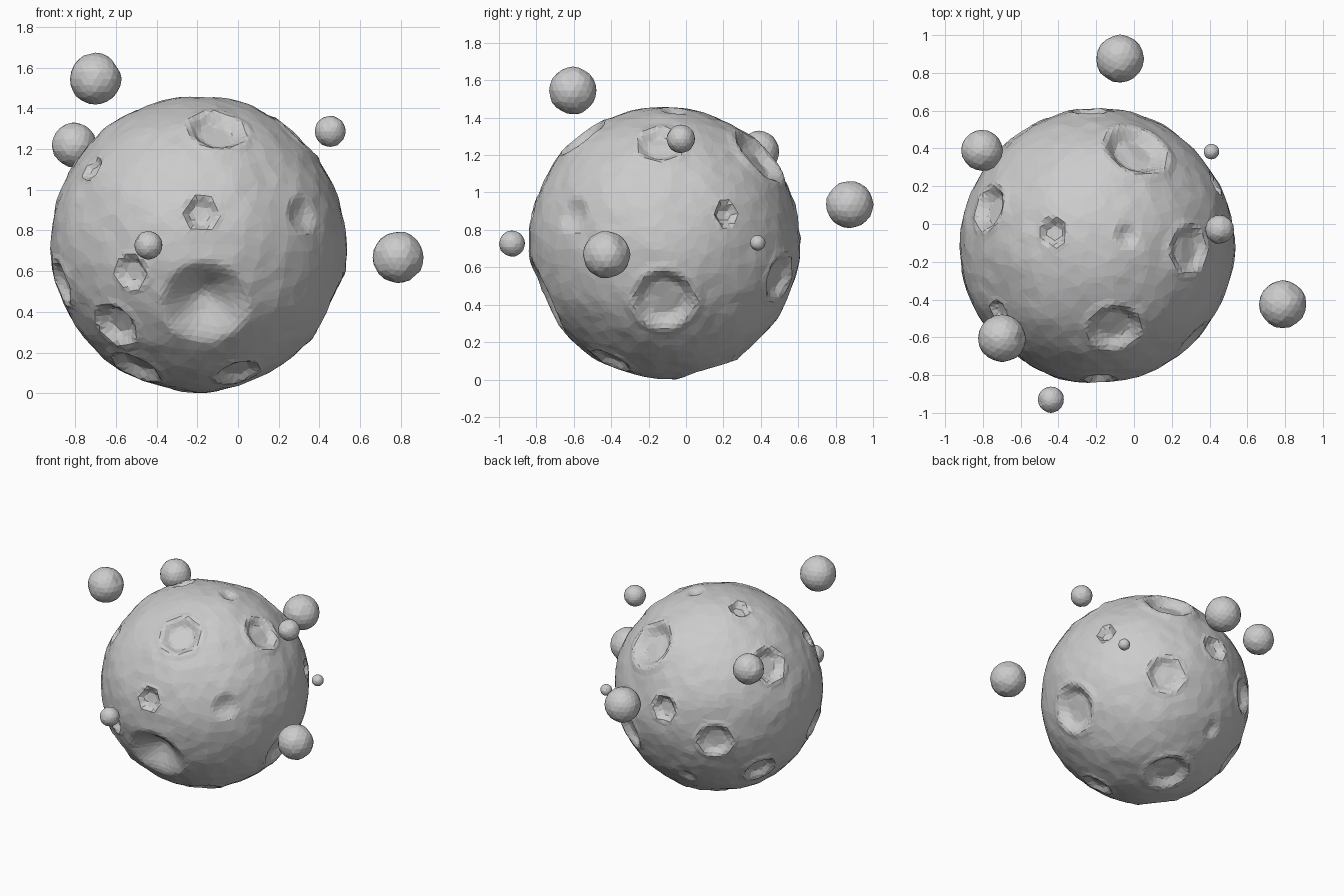
import bpy, bmesh, math
from mathutils import Vector, noise

CENTER = Vector((-0.197, -0.115, 0.738))
R = 0.725

# craters: direction from the planet's centre, rim radius, depth, sharp wall or soft bowl
CRATERS = [
    ((0.13, -0.60, 0.77), 0.145, 0.050, True),
    ((0.02, -0.97, 0.21), 0.085, 0.040, True),
    ((-0.45, -0.87, -0.19), 0.085, 0.035, True),
    ((-0.56, -0.62, -0.55), 0.120, 0.055, True),
    ((0.05, -0.91, -0.41), 0.230, 0.140, False),
    ((-0.71, -0.48, 0.51), 0.065, 0.030, True),
    ((0.71, -0.67, 0.20), 0.105, 0.035, False),
    ((-0.92, -0.27, -0.26), 0.110, 0.040, True),
    ((-0.42, -0.33, -0.84), 0.130, 0.045, True),
    ((0.27, -0.40, -0.88), 0.110, 0.035, True),
    ((0.90, 0.00, -0.43), 0.170, 0.055, True),
    ((0.87, 0.45, 0.21), 0.065, 0.040, True),
    ((0.29, 0.71, 0.64), 0.175, 0.065, True),
    ((0.68, -0.03, 0.73), 0.130, 0.040, True),
    ((0.45, 0.85, -0.26), 0.130, 0.040, True),
    ((-0.79, 0.28, 0.54), 0.125, 0.060, True),
    ((-0.32, 0.10, 0.94), 0.075, 0.040, True),
    ((0.22, 0.07, 0.97), 0.075, 0.030, False),
    ((-0.05, 0.98, 0.15), 0.095, 0.045, True),
    ((-0.54, 0.83, -0.12), 0.125, 0.045, True),
    ((-0.75, 0.38, -0.54), 0.120, 0.045, True),
    ((-0.02, 0.31, -0.95), 0.160, 0.055, True),
    ((-0.18, 0.77, -0.61), 0.070, 0.025, False),
]

# moons: position, radius
MOONS = [
    ((-0.70, -0.605, 1.545), 0.126),
    ((-0.805, 0.39, 1.22), 0.109),
    ((0.453, -0.028, 1.287), 0.076),
    ((0.787, -0.425, 0.668), 0.126),
    ((-0.44, -0.93, 0.727), 0.069),
    ((-0.074, 0.875, 0.936), 0.126),
    ((0.41, 0.383, 0.731), 0.041),
]


def smooth(a, b, t):
    t = min(max((t - a) / (b - a), 0), 1)
    return t * t * (3 - 2 * t)


def crater_offset(n, craters, radius):
    total = 0
    for d, r, depth, sharp in craters:
        t = n.angle(d) * radius / r
        if t > 1.35:
            continue
        if sharp:
            total -= depth * (1 - smooth(0.6, 1.0, t)) * (1 - 0.25 * t * t)
            total += 0.06 * r * max(0, 1 - abs(t - 1.08) / 0.25)
        elif t < 1:
            total -= depth * (1 - t * t) ** 1.6
    return total


def rocky_ball(name, center, radius, subdiv, rough, craters, seed):
    bm = bmesh.new()
    bmesh.ops.create_icosphere(bm, subdivisions=subdiv, radius=1)
    shift = Vector((seed * 7.3, seed * 3.1, seed * 5.7))
    for v in bm.verts:
        n = v.co.normalized()
        bump = noise.noise(n * 3 + shift) + 0.5 * noise.noise(n * 9 + shift)
        v.co = n * (radius * (1 + rough * bump) + crater_offset(n, craters, radius))
    mesh = bpy.data.meshes.new(name)
    bm.to_mesh(mesh)
    bm.free()
    ob = bpy.data.objects.new(name, mesh)
    ob.location = center
    bpy.context.collection.objects.link(ob)
    return ob


# cratered planet, decimated into irregular flat facets
pits = [(Vector(d).normalized(), r, dep, s) for d, r, dep, s in CRATERS]
planet = rocky_ball("cratered_planet", CENTER, R, 6, 0.014, pits, 1)
planet.location.z = -min(v.co.z for v in planet.data.vertices)
dec = planet.modifiers.new("facets", 'DECIMATE')
dec.ratio = 0.32

# small moons floating around it, each with one shallow pit
for i, (pos, r) in enumerate(MOONS):
    pit_dir = Vector((math.cos(i * 2.4), math.sin(i * 2.4), 0.6)).normalized()
    rocky_ball("moon_%d" % (i + 1), pos, r, 3, 0.035,
               [(pit_dir, r * 0.4, r * 0.08, False)], i + 2)
